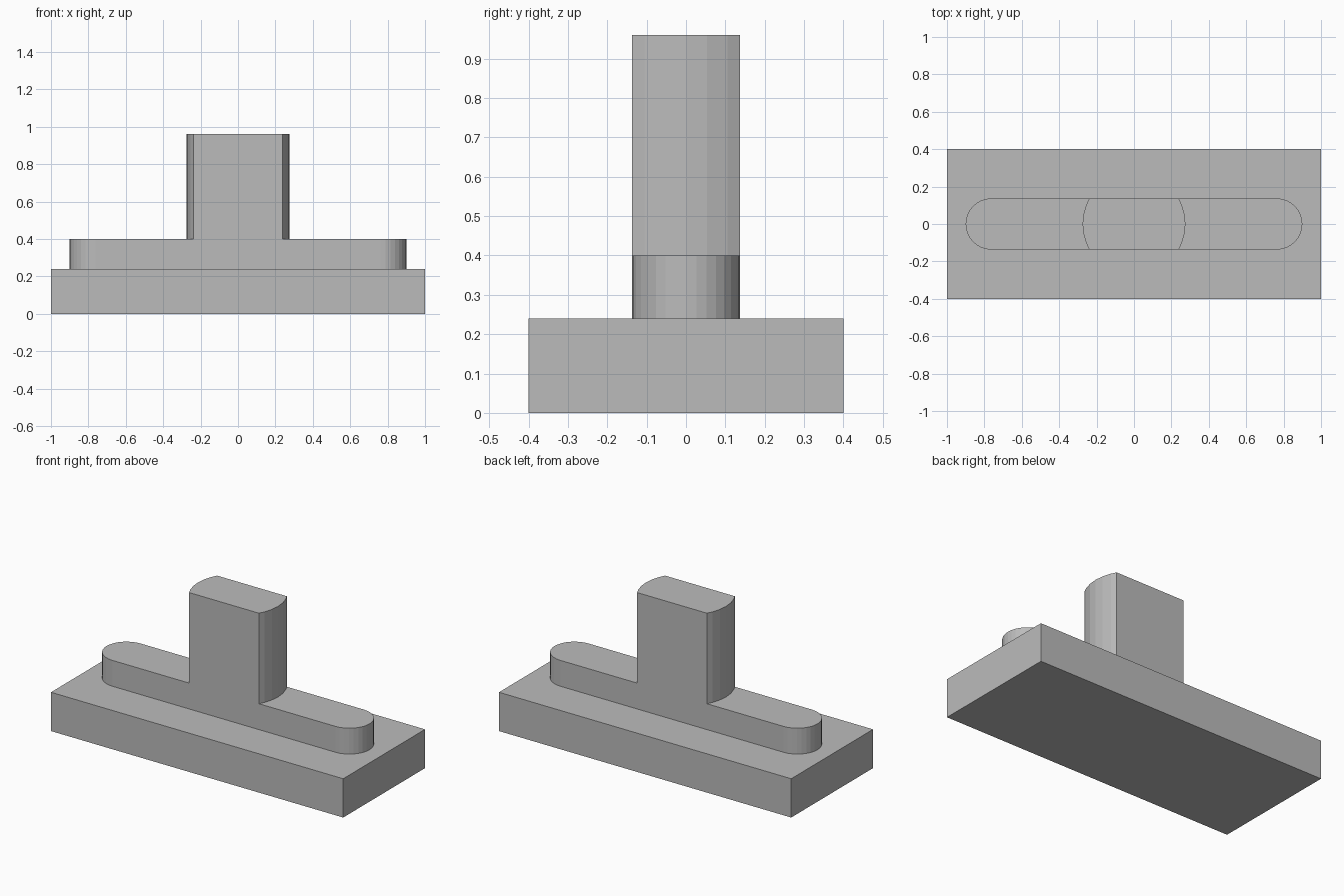
import bpy
import bmesh
import math

if "Cube" in bpy.data.objects:
    bpy.data.objects.remove(bpy.data.objects["Cube"])

GREY = bpy.data.materials.new("plain grey")
GREY.diffuse_color = (0.5, 0.5, 0.5, 1)
GREY.use_nodes = True
GREY.node_tree.nodes["Principled BSDF"].inputs["Base Color"].default_value = GREY.diffuse_color

HALF_W = 0.137          # half width shared by the key and the post
STEP = math.radians(11.25)


def extrude_profile(name, outline, z0, z1):
    """Closed prism from a counter-clockwise outline."""
    bm = bmesh.new()
    face = bm.faces.new([bm.verts.new((x, y, z0)) for x, y in outline])
    top = bmesh.ops.extrude_face_region(bm, geom=[face], use_keep_orig=True)
    for v in top["geom"]:
        if isinstance(v, bmesh.types.BMVert):
            v.co.z = z1
    bmesh.ops.recalc_face_normals(bm, faces=bm.faces)
    mesh = bpy.data.meshes.new(name)
    bm.to_mesh(mesh)
    bm.free()
    mesh.materials.append(GREY)
    obj = bpy.data.objects.new(name, mesh)
    bpy.context.collection.objects.link(obj)
    return obj


def two_ended(centre_x, radius, angles):
    """Outline with an arc on the right and the same arc turned half round."""
    arc = [(centre_x + radius * math.cos(a), radius * math.sin(a)) for a in angles]
    return arc + [(-x, -y) for x, y in arc]


# Rectangular base block
extrude_profile("base", [(-1, -0.4), (1, -0.4), (1, 0.4), (-1, 0.4)], 0, 0.24)

# Long key with half-round ends
key_arc = [i * STEP for i in range(-8, 9)]
extrude_profile("key", two_ended(0.9 - HALF_W, HALF_W, key_arc), 0.24, 0.40)

# Upright post: a cylinder trimmed flat to the width of the key
POST_R = 0.275
limit = math.asin(HALF_W / POST_R)
post_arc = [-limit] + [i * STEP for i in range(-2, 3)] + [limit]
extrude_profile("post", two_ended(0, POST_R, post_arc), 0.40, 0.96)
